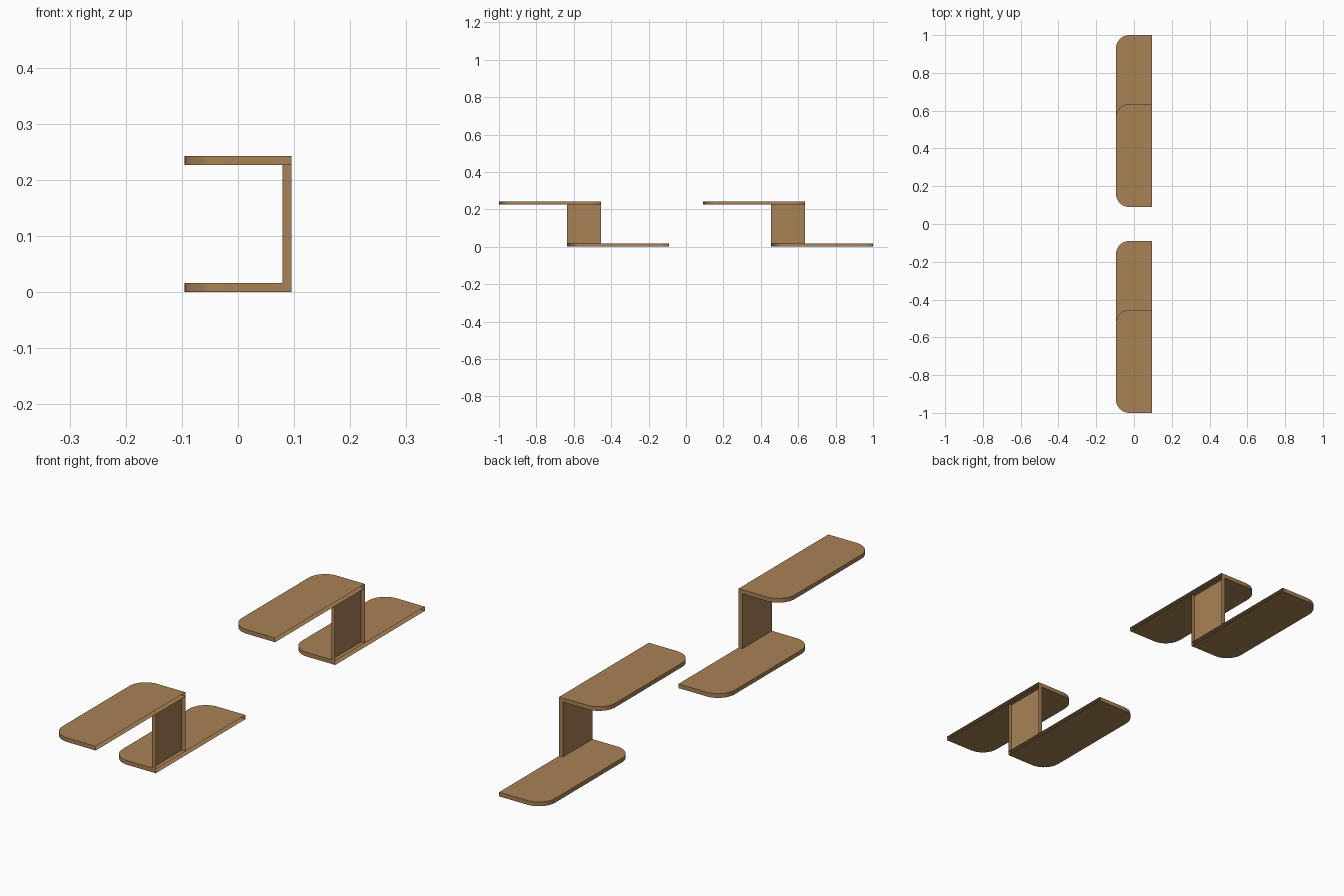
import bpy, bmesh, math

if "Cube" in bpy.data.objects:
    bpy.data.objects.remove(bpy.data.objects["Cube"])

wood = bpy.data.materials.new("warm wood")
wood.diffuse_color = (0.397, 0.223, 0.093, 1)
wood.use_nodes = True
wood.node_tree.nodes["Principled BSDF"].inputs["Base Color"].default_value = wood.diffuse_color

X, T, H, R = 0.095, 0.016, 0.243, 0.07


def extrude_open(name, outline, z0, z1, caps):
    """Extrude an open outline upward; the wall side (+x) stays open."""
    bm = bmesh.new()
    low = [bm.verts.new((x, y, z0)) for x, y in outline]
    top = [bm.verts.new((x, y, z1)) for x, y in outline]
    for i in range(len(outline) - 1):
        bm.faces.new((low[i], low[i + 1], top[i + 1], top[i]))
    if caps:
        bm.faces.new(top)
        bm.faces.new(low[::-1])
    me = bpy.data.meshes.new(name)
    bm.to_mesh(me)
    bm.free()
    me.materials.append(wood)
    ob = bpy.data.objects.new(name, me)
    bpy.context.collection.objects.link(ob)
    bpy.ops.object.select_all(action='DESELECT')
    ob.select_set(True)
    bpy.context.view_layer.objects.active = ob
    bpy.ops.object.shade_smooth_by_angle(angle=math.radians(30))


def shelf(name, y0, y1, z):
    # board with two rounded front corners, counter-clockwise outline
    pts = [(X, y1)]
    for cy, start in ((y1 - R, 90), (y0 + R, 180)):
        for i in range(13):
            a = math.radians(start + 90 * i / 12)
            pts.append((-X + R + R * math.cos(a), cy + R * math.sin(a)))
    pts.append((X, y0))
    extrude_open(name, pts, z, z + T, True)


# two identical S-shaped shelf units side by side
for side, y in (("left", -1.0), ("right", 0.09)):
    shelf(side + "_upper_shelf", y, y + 0.545, H - T)
    shelf(side + "_lower_shelf", y + 0.365, y + 0.91, 0)
    # upright joining the shelves, hollow toward the wall
    a, b = y + 0.365, y + 0.545
    extrude_open(side + "_upright", [(X, b), (X - T, b), (X - T, a), (X, a)],
                 T, H - T, False)
